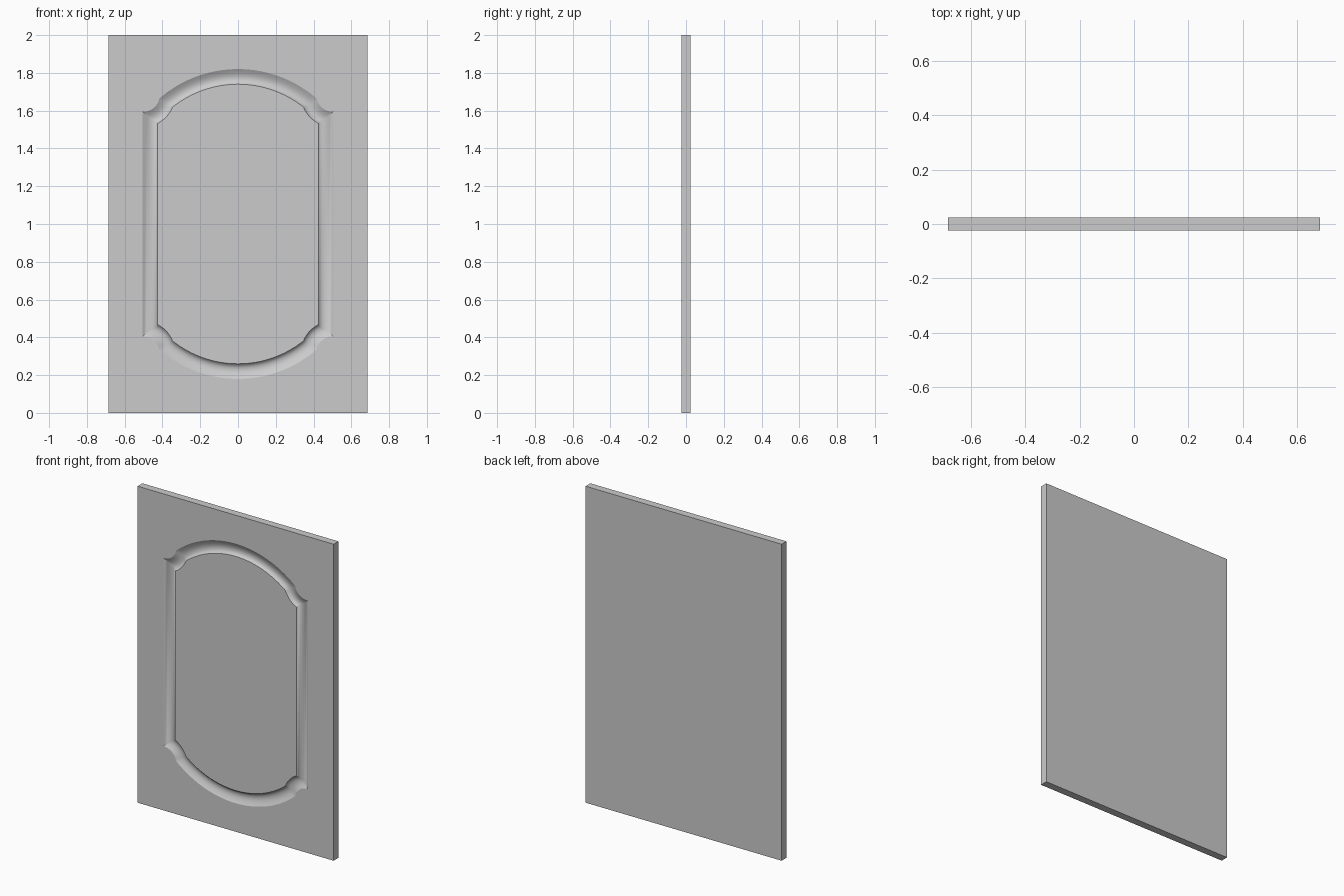
import bpy, bmesh, math

if "Cube" in bpy.data.objects:
    bpy.data.objects.remove(bpy.data.objects["Cube"])

HW, HT, H = 0.685, 0.024, 2.0        # half width, half thickness, height
GROOVE_W, GROOVE_D = 0.08, 0.018
NOTCH, NOTCH_R = (0.5, 1.68), 0.085  # scooped corner centre and radius
ARCH_Z, ARCH_R = 1.185, 0.635        # arched end centre and radius
SIDE_X = 0.505
# groove cross-section: fraction across from outer edge, fraction of depth
PROFILE = [(0, 0), (.1, .26), (.25, .6), (.42, .9), (.58, 1), (.75, .93), (.9, .6), (1, 0)]


def quarter(t):
    """Upper right quarter of the groove outline, inset by t."""
    R, r, side = ARCH_R - t, NOTCH_R + t, SIDE_X - t
    dx, dz = NOTCH[0], NOTCH[1] - ARCH_Z
    d = math.hypot(dx, dz)
    a = (R * R - r * r + d * d) / (2 * d)
    h = math.sqrt(R * R - a * a)
    cx, cz = (a * dx - h * dz) / d, ARCH_Z + (a * dz + h * dx) / d
    pts = []
    sweep = math.atan2(cx, cz - ARCH_Z)
    for i in range(21):
        f = sweep * i / 20
        pts.append((R * math.sin(f), ARCH_Z + R * math.cos(f)))
    ez = NOTCH[1] - math.sqrt(r * r - (side - NOTCH[0]) ** 2)
    a0 = math.atan2(cz - NOTCH[1], cx - NOTCH[0]) % math.tau
    a1 = math.atan2(ez - NOTCH[1], side - NOTCH[0]) % math.tau
    for i in range(1, 13):
        f = a0 + (a1 - a0) * i / 12
        pts.append((NOTCH[0] + r * math.cos(f), NOTCH[1] + r * math.sin(f)))
    return pts


def outline(t):
    """Mirror the quarter into a closed loop."""
    q = quarter(t)
    right = q + [(x, H - z) for x, z in reversed(q)]
    return right + [(-x, z) for x, z in reversed(right[1:-1])]


bm = bmesh.new()

# moulded groove
loops = [[bm.verts.new((x, -HT + d * GROOVE_D, z)) for x, z in outline(s * GROOVE_W)]
         for s, d in PROFILE]
n = len(loops[0])
for a, b in zip(loops, loops[1:]):
    for i in range(n):
        j = (i + 1) % n
        bm.faces.new((a[i], a[j], b[j], b[i]))

# centre field
bm.faces.new(loops[-1])

# slab sides and back
corners = [(-HW, 0), (HW, 0), (HW, H), (-HW, H)]
front = [bm.verts.new((x, -HT, z)) for x, z in corners]
back = [bm.verts.new((x, HT, z)) for x, z in corners]
for i in range(4):
    j = (i + 1) % 4
    bm.faces.new((front[i], front[j], back[j], back[i]))
bm.faces.new(back)

# front frame between the slab edge and the groove
rim = [bm.edges.get((lp[i], lp[(i + 1) % len(lp)]))
       for lp in (front, loops[0]) for i in range(len(lp))]
bmesh.ops.triangle_fill(bm, edges=rim, use_beauty=True, normal=(0, -1, 0))
bmesh.ops.recalc_face_normals(bm, faces=bm.faces[:])

mesh = bpy.data.meshes.new("door_panel")
bm.to_mesh(mesh)
bm.free()
panel = bpy.data.objects.new("door_panel", mesh)
bpy.context.collection.objects.link(panel)
bpy.context.view_layer.objects.active = panel
panel.select_set(True)
bpy.ops.object.shade_smooth_by_angle(angle=math.radians(30))
